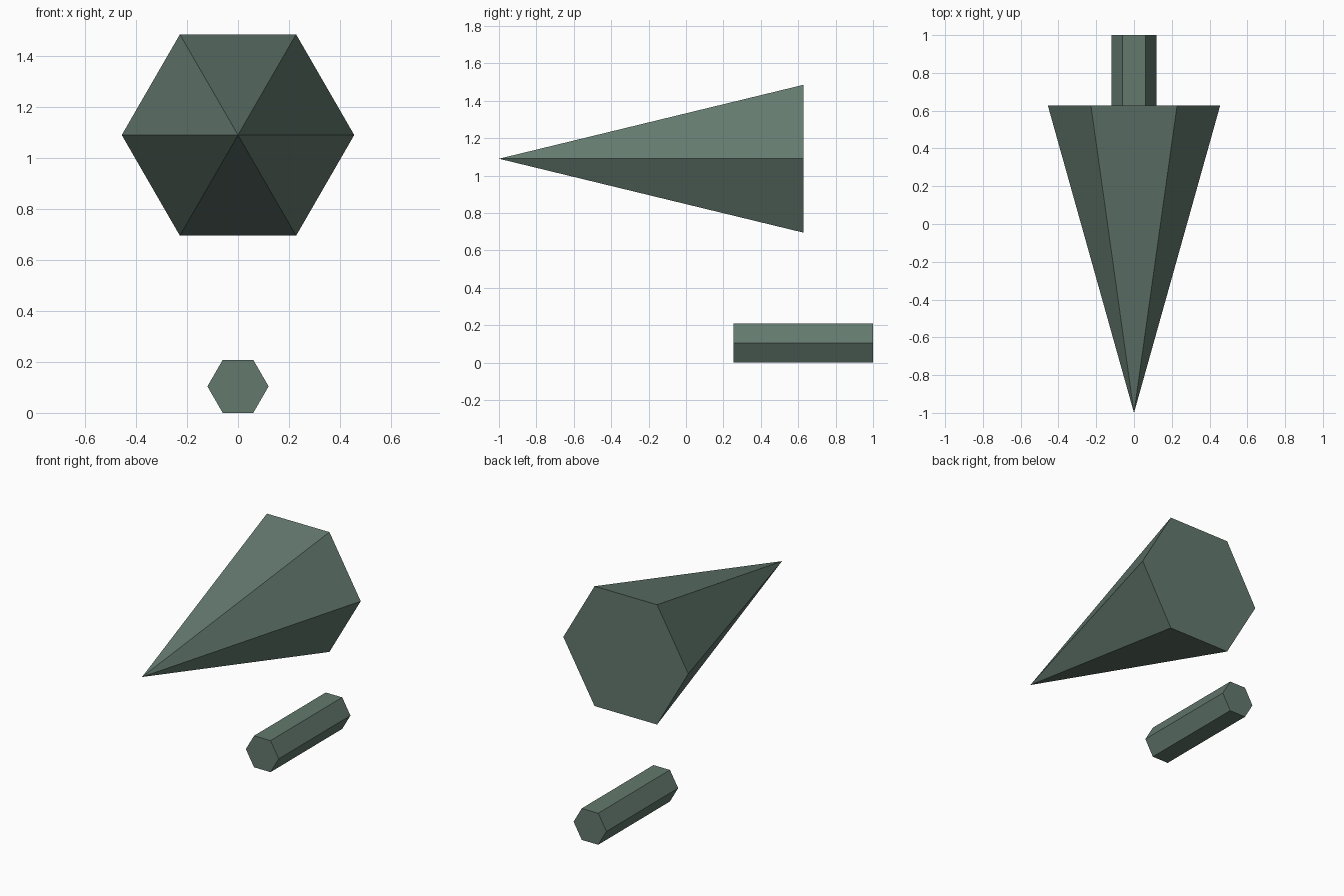
import bpy, bmesh
from math import cos, sin, pi

if "Cube" in bpy.data.objects:
    bpy.data.objects.remove(bpy.data.objects["Cube"])

SIDES = 6
green = bpy.data.materials.new("dark_green")
green.diffuse_color = (0.125, 0.19, 0.155, 1)
green.use_nodes = True
green.node_tree.nodes["Principled BSDF"].inputs["Base Color"].default_value = green.diffuse_color


def hex_solid(name, z, radius, y_front, y_back, pointed=False):
    """Six-sided prism or pyramid lying along y, corners pointing to +-x."""
    bm = bmesh.new()

    def ring(y):
        return [bm.verts.new((radius * cos(2 * pi * i / SIDES), y,
                              z + radius * sin(2 * pi * i / SIDES)))
                for i in range(SIDES)]

    back = ring(y_back)
    bm.faces.new(back)
    if pointed:
        tip = bm.verts.new((0, y_front, z))
        for i in range(SIDES):
            bm.faces.new((back[i], back[(i + 1) % SIDES], tip))
    else:
        front = ring(y_front)
        bm.faces.new(front)
        for i in range(SIDES):
            j = (i + 1) % SIDES
            bm.faces.new((back[i], back[j], front[j], front[i]))
    bmesh.ops.recalc_face_normals(bm, faces=bm.faces)
    mesh = bpy.data.meshes.new(name)
    bm.to_mesh(mesh)
    bm.free()
    mesh.materials.append(green)
    obj = bpy.data.objects.new(name, mesh)
    bpy.context.collection.objects.link(obj)
    return obj


# Large floating spike, tip facing the front
hex_solid("spike", 1.09, 0.456, -1.0, 0.627, pointed=True)
# Small hexagonal rod below it
hex_solid("rod", 0.104, 0.12, 0.253, 1.0)
